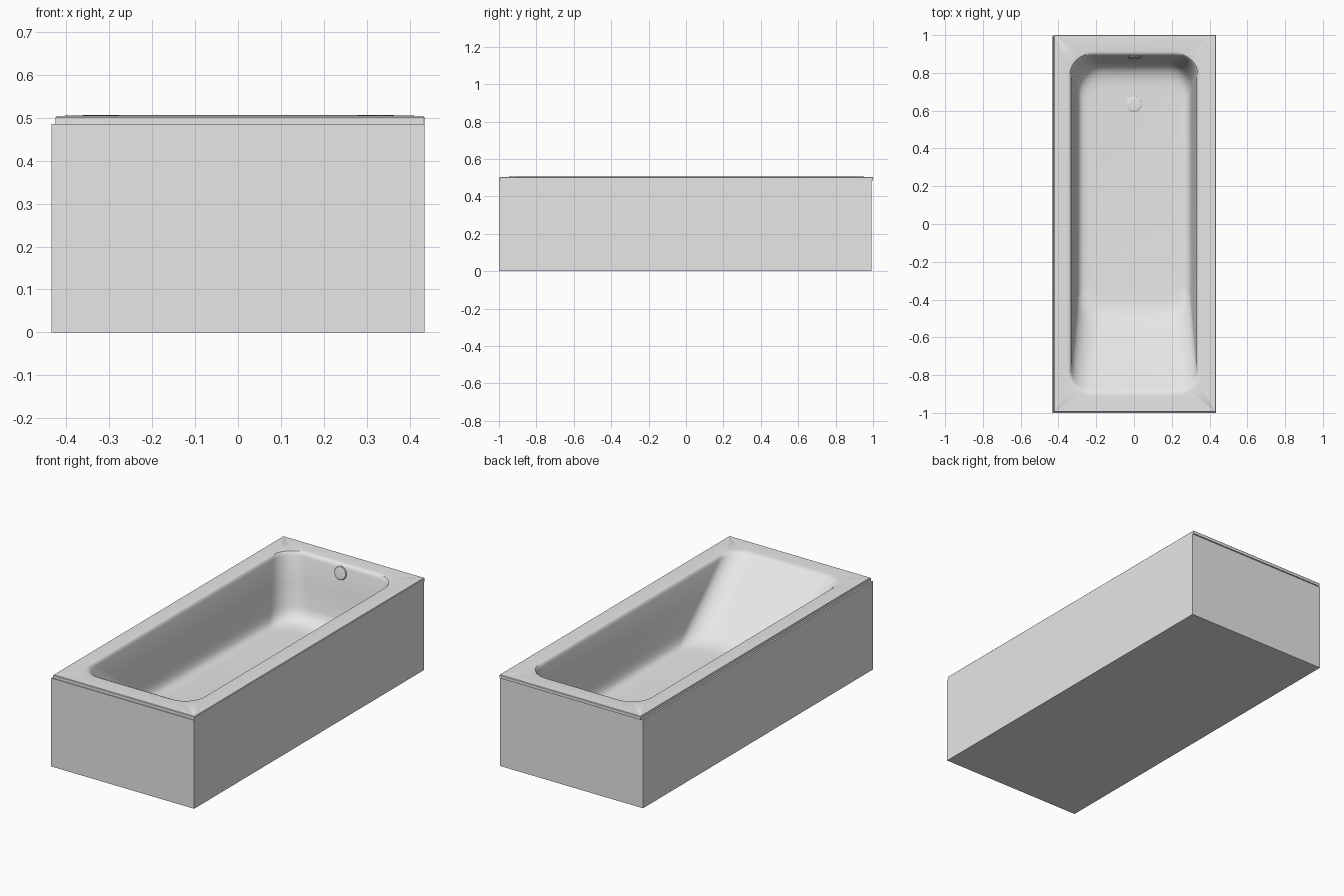
import bpy, bmesh, math
from mathutils import Vector, Matrix

if "Cube" in bpy.data.objects:
    bpy.data.objects.remove(bpy.data.objects["Cube"])

mat = bpy.data.materials.new("white enamel")
mat.diffuse_color = (0.8, 0.8, 0.8, 1)
mat.use_nodes = True
mat.node_tree.nodes["Principled BSDF"].inputs["Base Color"].default_value = mat.diffuse_color


def finish(name, bm, angle=35):
    me = bpy.data.meshes.new(name)
    bm.to_mesh(me)
    bm.free()
    ob = bpy.data.objects.new(name, me)
    bpy.context.collection.objects.link(ob)
    me.materials.append(mat)
    bpy.ops.object.select_all(action='DESELECT')
    ob.select_set(True)
    bpy.context.view_layer.objects.active = ob
    bpy.ops.object.shade_smooth_by_angle(angle=math.radians(angle))
    return ob


def ring(bm, x0, x1, y0, y1, r, z, tilt=0.0, seg=10):
    # rounded rectangle, counter-clockwise seen from above
    vs = []
    corners = [(x1 - r, y0 + r, -90), (x1 - r, y1 - r, 0),
               (x0 + r, y1 - r, 90), (x0 + r, y0 + r, 180)]
    for cx, cy, a0 in corners:
        for i in range(seg + 1):
            a = math.radians(a0 + 90 * i / seg)
            y = cy + r * math.sin(a)
            vs.append(bm.verts.new((cx + r * math.cos(a), y, z - tilt * y)))
    return vs


# Outer panels: box closed below, narrow ledge on top under the rim
bm = bmesh.new()
bmesh.ops.create_cube(bm, size=1)
for v in bm.verts:
    v.co = (v.co.x * 0.868, -0.0035 + v.co.y * 1.993, 0.2425 + v.co.z * 0.485)
top = [f for f in bm.faces if f.normal.z > 0.9]
bmesh.ops.inset_region(bm, faces=top, thickness=0.025)
bmesh.ops.delete(bm, geom=top, context='FACES')
finish("side_panels", bm)

# Tub: rim skirt, rim top, then the basin lofted downwards
bm = bmesh.new()
L, R, F, B = -0.425, 0.434, -0.996, 1.0
rings = [ring(bm, L + 0.02, R - 0.02, F + 0.02, B - 0.02, 0.001, 0.485),
         ring(bm, L, R, F, B, 0.001, 0.485),
         ring(bm, L, R, F, B, 0.001, 0.501),
         ring(bm, L + 0.003, R - 0.003, F + 0.003, B - 0.003, 0.001, 0.504)]
basin = [  # z, half width, front end, back end, corner radius
    (0.506, 0.352, -0.910, 0.915, 0.13),
    (0.504, 0.341, -0.894, 0.902, 0.12),
    (0.498, 0.335, -0.882, 0.895, 0.11),
    (0.485, 0.331, -0.868, 0.890, 0.11),
    (0.350, 0.317, -0.705, 0.869, 0.12),
    (0.240, 0.306, -0.570, 0.850, 0.13),
    (0.212, 0.302, -0.535, 0.841, 0.13),
    (0.190, 0.296, -0.503, 0.823, 0.13),
    (0.174, 0.285, -0.466, 0.798, 0.12),
    (0.166, 0.268, -0.428, 0.764, 0.11),
    (0.163, 0.240, -0.380, 0.720, 0.09)]
# the floor falls gently towards the drain
for z, w, f, b, r in basin:
    rings.append(ring(bm, -w, w, f, b, r, z, 0.012 * (0.506 - z) / 0.343))
n = len(rings[0])
for a, b in zip(rings, rings[1:]):
    for i in range(n):
        j = (i + 1) % n
        bm.faces.new((a[i], a[j], b[j], b[i]))
bm.faces.new(rings[-1])
finish("tub_basin", bm)


# Drain cover and overflow cap
def cap(name, loc, radius, depth, tilt):
    bm = bmesh.new()
    prev = None
    for r, h in ((1, -0.5), (1, 0.4), (0.93, 0.8), (0.6, 1.0)):
        cur = [bm.verts.new((radius * r * math.cos(math.tau * i / 32),
                             radius * r * math.sin(math.tau * i / 32), depth * h))
               for i in range(32)]
        if prev:
            for i in range(32):
                j = (i + 1) % 32
                bm.faces.new((prev[i], prev[j], cur[j], cur[i]))
        prev = cur
    bm.faces.new(prev)
    bmesh.ops.transform(bm, verts=bm.verts,
                        matrix=Matrix.Translation(Vector(loc)) @ Matrix.Rotation(math.radians(tilt), 4, 'X'))
    finish(name, bm)


cap("drain_cover", (0, 0.633, 0.156), 0.041, 0.005, 0)
cap("overflow_cap", (0.003, 0.886, 0.458), 0.036, 0.008, 81)
